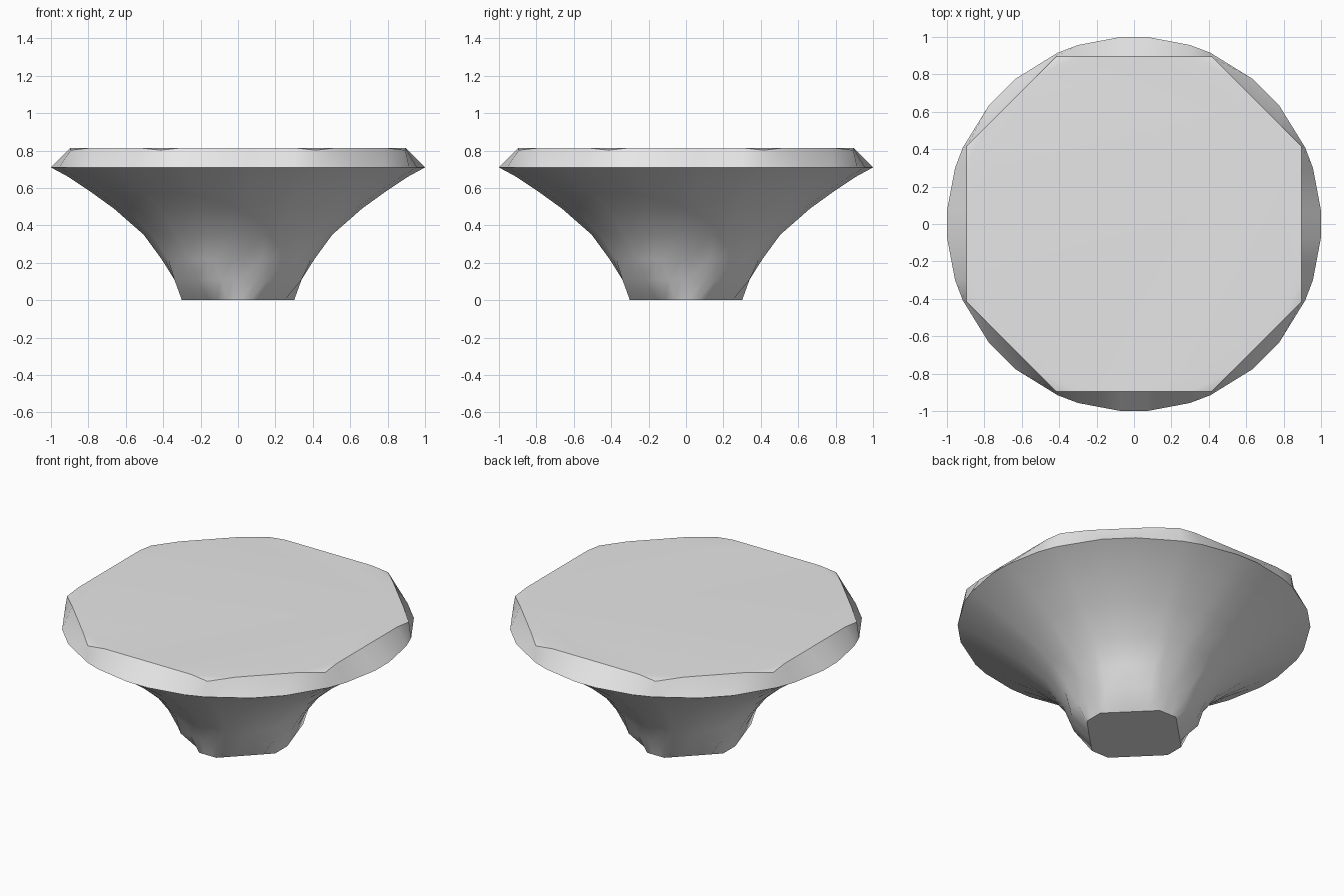
import bpy, bmesh, math

cube = bpy.data.objects.get("Cube")
if cube:
    bpy.data.objects.remove(cube, do_unlink=True)

# One plain grey material
grey = bpy.data.materials.new("light_grey")
grey.use_nodes = True
grey.diffuse_color = (0.8, 0.8, 0.8, 1)
grey.node_tree.nodes["Principled BSDF"].inputs["Base Color"].default_value = (0.8, 0.8, 0.8, 1)


def full_ring(eighth, z):
    """Mirror four points of one eighth into a 32 point ring; z may vary per point."""
    zs = z if isinstance(z, list) else [z] * len(eighth)
    pts = [(x, y, h) for (x, y), h in zip(eighth, zs)]
    quarter = pts + [(y, x, h) for x, y, h in reversed(pts)]
    ring = []
    for _ in range(4):
        ring += quarter
        quarter = [(-y, x, h) for x, y, h in quarter]
    return ring


def octagon(flat, half, angles):
    """Points of an octagon: axis distance, half length of the axis side."""
    pts = []
    for a in angles:
        c, s = math.cos(math.radians(a)), math.sin(math.radians(a))
        r = min(flat / c, (flat + half) / (c + s))
        pts.append((r * c, r * s))
    return pts


def circle(r, angles=(4, 17.3, 24, 39.4)):
    return [(r * math.cos(math.radians(a)), r * math.sin(math.radians(a))) for a in angles]


# Octagonal foot
rings = [full_ring(octagon(0.3, 0.06, (4, 11.3, 24, 38)), 0),
         full_ring(octagon(0.34, 0.16, (4, 15, 25.2, 38)), 0.11)]
# Flared round body up to the rim
for z, r in [(0.22, 0.41), (0.35, 0.505), (0.49, 0.665), (0.58, 0.79), (0.66, 0.91), (0.71, 1.0025)]:
    rings.append(full_ring(circle(r), z))
# Octagonal top edge with slightly dipped corners
rings.append(full_ring([(0.895, 0.07), (0.895, 0.3), (0.895, 0.415), (0.78, 0.53)],
                       [0.815, 0.815, 0.802, 0.815]))

bm = bmesh.new()
loops = [[bm.verts.new(p) for p in ring] for ring in rings]
n = len(loops[0])
for low, high in zip(loops, loops[1:]):
    for i in range(n):
        j = (i + 1) % n
        bm.faces.new((low[i], low[j], high[j], high[i]))

# Foot cap, flat top and the little corner facets
bm.faces.new(list(reversed(loops[0])))
top = loops[-1]
corners = [i for i in range(n) if i % 8 in (2, 5)]
bm.faces.new([v for i, v in enumerate(top) if i not in corners])
for i in corners:
    bm.faces.new((top[i - 1], top[i], top[(i + 1) % n]))
bmesh.ops.recalc_face_normals(bm, faces=bm.faces)

mesh = bpy.data.meshes.new("flared_pedestal")
bm.to_mesh(mesh)
bm.free()
mesh.materials.append(grey)
pedestal = bpy.data.objects.new("flared_pedestal", mesh)
bpy.context.collection.objects.link(pedestal)
bpy.ops.object.select_all(action='DESELECT')
pedestal.select_set(True)
bpy.context.view_layer.objects.active = pedestal
bpy.ops.object.shade_smooth_by_angle(angle=math.radians(32))
